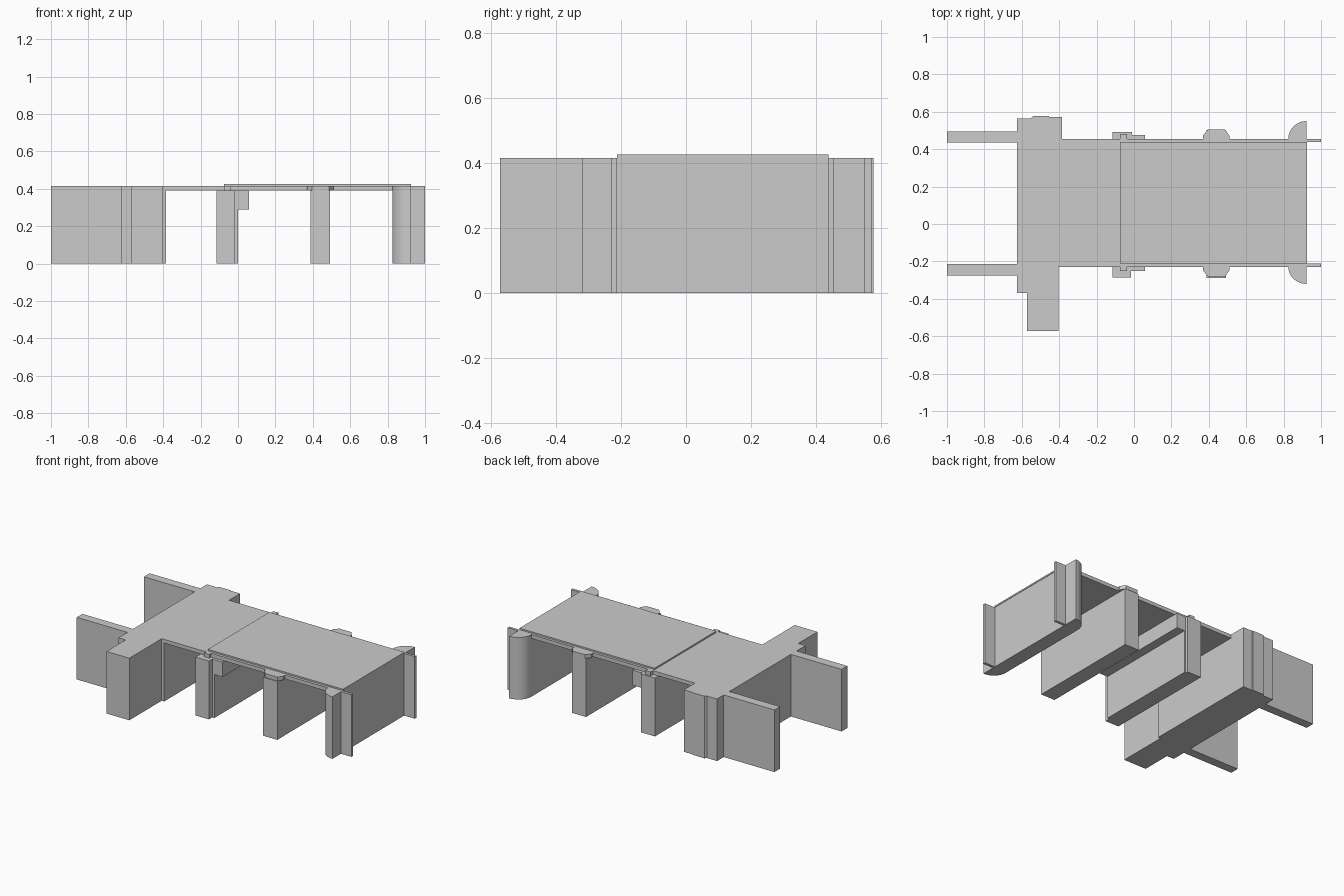
import bpy, bmesh, math

if "Cube" in bpy.data.objects:
    bpy.data.objects.remove(bpy.data.objects["Cube"])


def prism(name, pts, z0, z1):
    """Extrude a plan outline (counter-clockwise x, y points) from z0 to z1."""
    bm = bmesh.new()
    face = bm.faces.new([bm.verts.new((x, y, z0)) for x, y in pts])
    out = bmesh.ops.extrude_face_region(bm, geom=[face])
    for v in out["geom"]:
        if isinstance(v, bmesh.types.BMVert):
            v.co.z = z1
    bmesh.ops.recalc_face_normals(bm, faces=bm.faces)
    me = bpy.data.meshes.new(name)
    bm.to_mesh(me)
    bm.free()
    ob = bpy.data.objects.new(name, me)
    bpy.context.collection.objects.link(ob)
    return ob


def box(name, x0, x1, y0, y1, z0, z1):
    return prism(name, [(x0, y0), (x1, y0), (x1, y1), (x0, y1)], z0, z1)


DECK_Z, SOFFIT, ROAD_Z = 0.415, 0.39, 0.425
FRONT, BACK = -0.23, 0.455

# Left abutment with stepped ends
prism("abutment", [(-.625, -.37), (-.572, -.37), (-.572, -.572), (-.403, -.572),
                   (-.403, FRONT), (-.385, FRONT), (-.385, .572), (-.455, .572), (-.455, .577),
                   (-.54, .577), (-.55, .565), (-.625, .565)], 0, DECK_Z)

# Approach walls at the left
box("front_approach_wall", -1, -.625, -.275, -.215, 0, DECK_Z)
box("back_approach_wall", -1, -.625, .435, .495, 0, DECK_Z)

# Bridge deck and raised road slab
box("deck", -.385, .825, FRONT, BACK, SOFFIT, DECK_Z)
box("road_slab", -.075, .925, -.212, .438, DECK_Z, ROAD_Z)

# Stepped pier with a bearing ledge along its right face
prism("stepped_pier", [(-.115, -.285), (-.015, -.285), (-.015, -.25), (0, -.25),
                       (0, .475), (-.01, .475), (-.01, .492), (-.115, .492)], 0, SOFFIT)
box("bearing_ledge", 0, .06, -.25, .477, .29, SOFFIT)
box("front_joint_block", -.075, -.037, -.25, FRONT, SOFFIT, DECK_Z)
box("back_joint_block", -.075, -.037, BACK, .48, SOFFIT, DECK_Z)

# Middle pier with tapered caps at deck level
box("middle_pier", .387, .492, -.288, .503, 0, SOFFIT)
for side, y, s in (("front", FRONT, -1), ("back", BACK, 1)):
    prism(side + "_pier_cap", [(.368, y), (.368, y + s * .018), (.395, y + s * .05),
                               (.487, y + s * .05), (.51, y + s * .018), (.51, y)],
          SOFFIT, DECK_Z)

# Right end pier with quarter-round noses
arc = [i / 12 * math.pi / 2 for i in range(13)]
front_nose = [(.922 - .097 * math.cos(a), FRONT - .09 * math.sin(a)) for a in arc]
back_nose = [(.922 - .097 * math.cos(a), BACK + .095 * math.sin(a)) for a in reversed(arc)]
end_pier = prism("end_pier", front_nose + back_nose, 0, DECK_Z)
bpy.context.view_layer.objects.active = end_pier
end_pier.select_set(True)
bpy.ops.object.shade_smooth_by_angle(angle=math.radians(30))

# Thin end walls at the right
box("front_end_wall", .922, 1, FRONT, -.212, 0, DECK_Z)
box("back_end_wall", .922, 1, .438, BACK, 0, DECK_Z)
